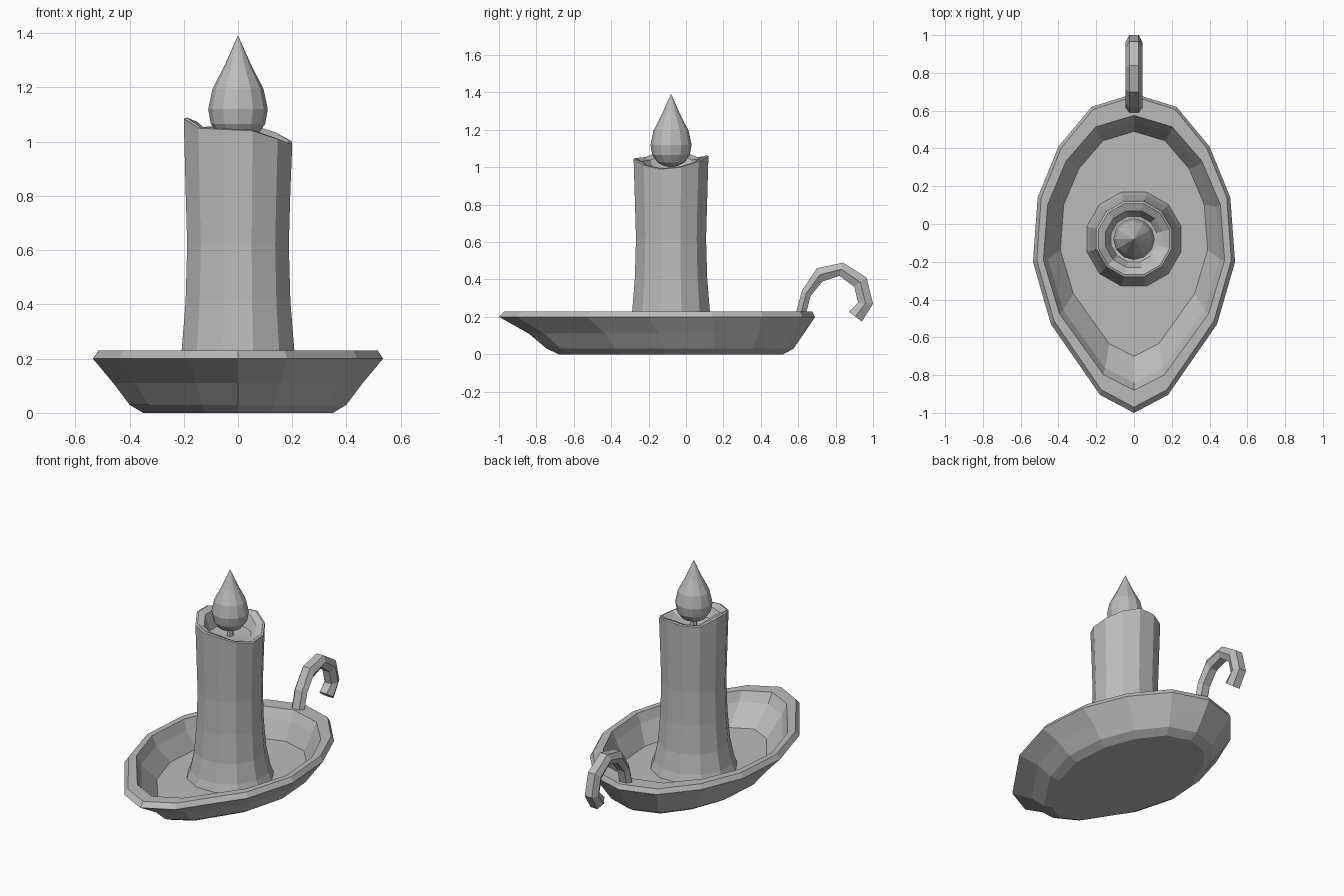
import bpy, bmesh, math

if "Cube" in bpy.data.objects:
    bpy.data.objects.remove(bpy.data.objects["Cube"])

grey = bpy.data.materials.new("plain grey")
grey.diffuse_color = (0.5, 0.5, 0.5, 1)
grey.use_nodes = True
grey.node_tree.nodes["Principled BSDF"].inputs["Base Color"].default_value = grey.diffuse_color


def loft(name, rings):
    """Skin a list of equal-length closed rings and cap both ends."""
    bm = bmesh.new()
    loops = [[bm.verts.new(p) for p in ring] for ring in rings]
    n = len(loops[0])
    for a, b in zip(loops, loops[1:]):
        for i in range(n):
            j = (i + 1) % n
            bm.faces.new((a[i], a[j], b[j], b[i]))
    bm.faces.new(loops[0][::-1])
    bm.faces.new(loops[-1])
    bmesh.ops.remove_doubles(bm, verts=bm.verts, dist=0.0005)
    bmesh.ops.recalc_face_normals(bm, faces=bm.faces)
    mesh = bpy.data.meshes.new(name)
    bm.to_mesh(mesh)
    bm.free()
    mesh.materials.append(grey)
    obj = bpy.data.objects.new(name, mesh)
    bpy.context.collection.objects.link(obj)
    return obj


def circle(r, z, n, offset=0.0, cy=-0.08):
    angles = [math.radians(offset) + math.tau * i / n for i in range(n)]
    return [(r * math.cos(a), cy + r * math.sin(a), z) for a in angles]


# Dish: pointed oval outline, refitted at each level
right = [(0.18, -0.905), (0.44, -0.53), (0.535, -0.2),
         (0.51, 0.14), (0.4, 0.41), (0.225, 0.62)]
outline = [(0, -1)] + right + [(0, 0.69)] + [(-x, y) for x, y in right[::-1]]


def oval(half, front, back, z):
    s = (back - front) / 1.69
    return [(x * half / 0.535, front + (y + 1) * s, z) for x, y in outline]


loft("dish", [oval(*lv) for lv in (
    (0.35, -0.68, 0.52, 0.0), (0.40, -0.745, 0.575, 0.03),
    (0.46, -0.84, 0.63, 0.11), (0.535, -1.0, 0.69, 0.2),
    (0.515, -0.97, 0.675, 0.23), (0.48, -0.88, 0.575, 0.23),
    (0.455, -0.84, 0.54, 0.17), (0.39, -0.70, 0.49, 0.06))])

# Candle: flared foot, uneven melted rim, hollow top
SIDES = 12
body = [circle(r, z, SIDES, 15) for r, z in (
    (0.262, 0.05), (0.24, 0.11), (0.215, 0.23), (0.2, 0.41),
    (0.194, 0.62), (0.2, 0.82))]
heights = [1.0, 1.03, 1.06, 1.055, 1.05, 1.085,
           1.085, 1.05, 1.045, 1.04, 1.01, 0.99]


def melted(r, drop):
    return [(x, y, h - drop) for (x, y, _), h in zip(circle(r, 0, SIDES, 15), heights)]


body += [melted(0.207, 0.0), melted(0.195, -0.004), melted(0.155, 0.012),
         circle(0.125, 0.975, SIDES, 15), circle(0.05, 0.965, SIDES, 15)]
loft("candle", body)

# Wick
loft("wick", [circle(0.022, 0.955, 6), circle(0.018, 1.03, 6)])

# Flame: teardrop
loft("flame", [circle(r, z, 12) for r, z in (
    (0.03, 1.005), (0.072, 1.025), (0.1, 1.065), (0.11, 1.12),
    (0.094, 1.195), (0.05, 1.28), (0.001, 1.39))])

# Handle: hexagonal bar curling over behind the dish
outer = [(0.58, 0.18), (0.59, 0.23), (0.62, 0.34), (0.70, 0.46),
         (0.84, 0.49), (0.965, 0.41), (1.0, 0.27), (0.94, 0.175)]
inner = [(0.635, 0.18), (0.645, 0.23), (0.665, 0.31), (0.73, 0.39),
         (0.82, 0.42), (0.90, 0.36), (0.92, 0.275), (0.87, 0.228)]
section = [(0.045, 0.5), (0.025, 0), (-0.025, 0),
           (-0.045, 0.5), (-0.025, 1), (0.025, 1)]
loft("handle", [[(x, oy + (iy - oy) * t, oz + (iz - oz) * t) for x, t in section]
                for (oy, oz), (iy, iz) in zip(outer, inner)])
